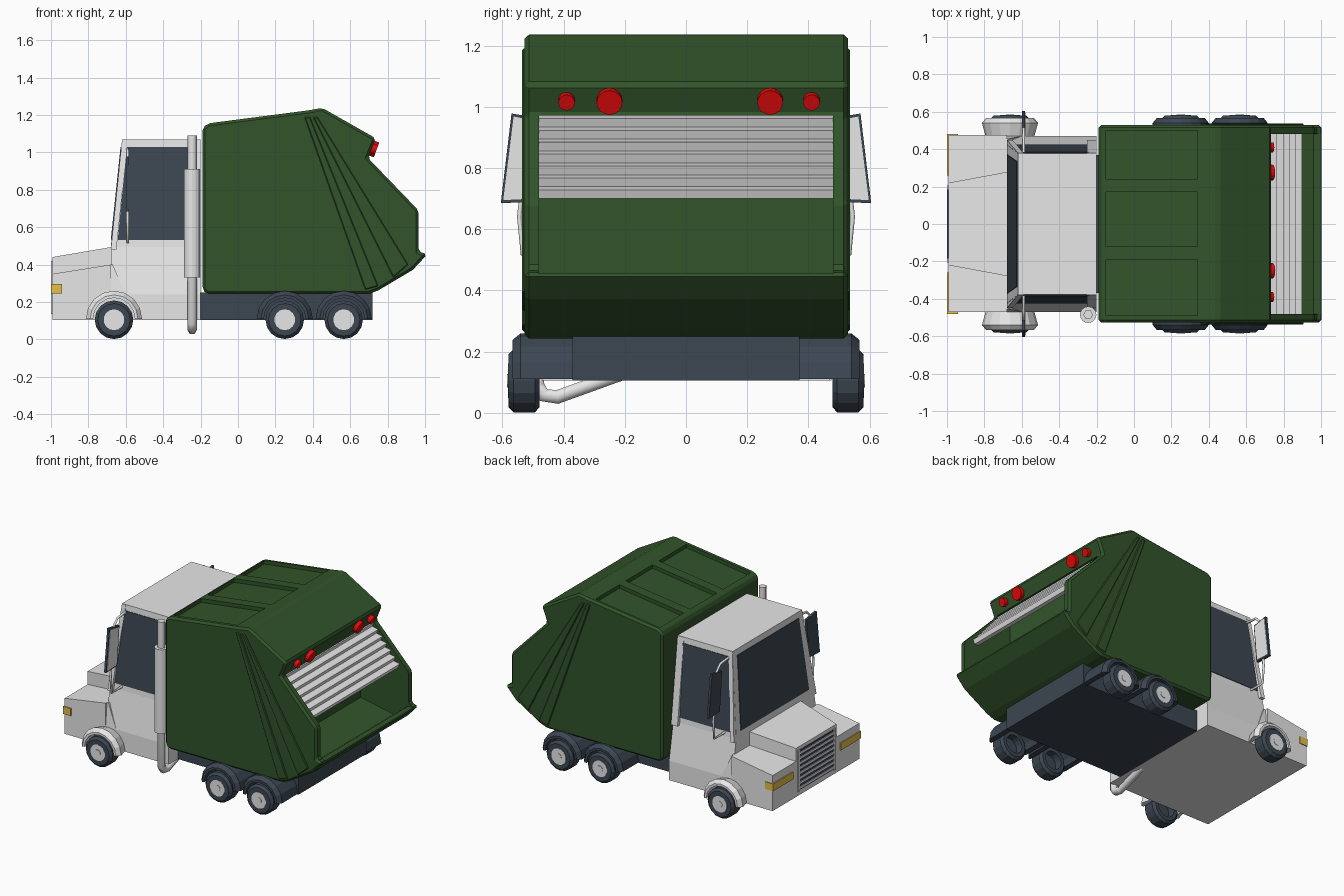
import bpy, bmesh, math
from mathutils import Vector, Matrix

cube = bpy.data.objects.get("Cube")
if cube:
    bpy.data.objects.remove(cube, do_unlink=True)


def material(name, r, g, b):
    m = bpy.data.materials.new(name)
    m.use_nodes = True
    m.diffuse_color = (r, g, b, 1)
    m.node_tree.nodes["Principled BSDF"].inputs["Base Color"].default_value = (r, g, b, 1)
    return m


GREEN = material("dark green", .031, .088, .023)
WHITE = material("light grey", .8, .8, .8)
SLATE = material("dark slate", .045, .062, .085)
RED = material("red", .8, .003, .003)
YELLOW = material("amber", .8, .52, .07)


def finish(name, bm, mat, bevel=0):
    bmesh.ops.recalc_face_normals(bm, faces=bm.faces)
    me = bpy.data.meshes.new(name)
    bm.to_mesh(me)
    bm.free()
    me.materials.append(mat)
    ob = bpy.data.objects.new(name, me)
    bpy.context.scene.collection.objects.link(ob)
    if bevel:
        mod = ob.modifiers.new("Bevel", "BEVEL")
        mod.width, mod.segments = bevel, 1
    return ob


def loft(name, a, b, mat, bevel=0):
    """Solid between two matching outlines."""
    bm = bmesh.new()
    va, vb = [bm.verts.new(p) for p in a], [bm.verts.new(p) for p in b]
    bm.faces.new(va)
    bm.faces.new(vb)
    for i in range(len(a)):
        j = (i + 1) % len(a)
        bm.faces.new((va[i], va[j], vb[j], vb[i]))
    return finish(name, bm, mat, bevel)


def prism(name, pts, y0, y1, mat, bevel=0):
    return loft(name, [(x, y0, z) for x, z in pts], [(x, y1, z) for x, z in pts], mat, bevel)


def box(name, x0, x1, y0, y1, z0, z1, mat):
    return prism(name, [(x0, z0), (x1, z0), (x1, z1), (x0, z1)], y0, y1, mat)


def rod(name, centre, axis, radius, depth, mat, sides=16, bevel=0):
    bm = bmesh.new()
    turn = Vector((0, 0, 1)).rotation_difference(Vector(axis)).to_matrix().to_4x4()
    bmesh.ops.create_cone(bm, cap_ends=True, segments=sides, radius1=radius, radius2=radius,
                          depth=depth, matrix=Matrix.Translation(centre) @ turn)
    ob = finish(name, bm, mat, bevel)
    if bevel:
        ob.modifiers["Bevel"].angle_limit = math.radians(50)
    return ob


def tube(name, pts, radius, mat):
    cu = bpy.data.curves.new(name, "CURVE")
    cu.dimensions, cu.bevel_depth, cu.bevel_resolution = "3D", radius, 1
    cu.use_fill_caps = True
    sp = cu.splines.new("POLY")
    sp.points.add(len(pts) - 1)
    for p, q in zip(sp.points, pts):
        p.co = (*q, 1)
    cu.materials.append(mat)
    ob = bpy.data.objects.new(name, cu)
    bpy.context.scene.collection.objects.link(ob)


def arch_outline(x, z, inner, outer, y, n=8):
    return [(x + r * math.cos(math.pi * k / n), y, z + r * math.sin(math.pi * k / n))
            for r, ks in ((outer, range(n + 1)), (inner, range(n, -1, -1))) for k in ks]


def pane(name, quad, u0, u1, v0, v1, mat, t=.004):
    """Thin plate on a quad given as bottom-left, bottom-right, top-right, top-left."""
    a, b, c, d = map(Vector, quad)
    n = (b - a).cross(d - a).normalized() * t
    pts = [a.lerp(b, u).lerp(d.lerp(c, u), v) for u, v in ((u0, v0), (u1, v0), (u1, v1), (u0, v1))]
    loft(name, [p - n for p in pts], [p + n for p in pts], mat)


def cut(ob, cutters):
    bpy.context.view_layer.objects.active = ob
    for c in cutters:
        c.hide_render = True
        mod = ob.modifiers.new("Cut", "BOOLEAN")
        mod.operation, mod.object, mod.solver = "DIFFERENCE", c, "EXACT"
    for mod in list(ob.modifiers):
        bpy.ops.object.modifier_apply(modifier=mod.name)
    for c in cutters:
        bpy.data.objects.remove(c, do_unlink=True)


# Refuse body with sunken roof panels and rear loading opening
body = prism("refuse_body", [(-.19, .27), (-.19, 1.13), (-.16, 1.155), (.38, 1.225), (.45, 1.238),
                             (.737, 1.075), (.695, .97), (.965, .69), (.965, .47), (1.012, .455),
                             (.935, .372), (.75, .262), (.7, .243), (-.17, .243)],
             -.527, .529, GREEN, .014)
roof = [(-.15, 1.13), (.34, 1.195), (.34, 1.4), (-.15, 1.4)]
cutters = [prism("roof_cutter", roof, a, b, GREEN) for a, b in ((.24, .5), (-.12, .17), (-.49, -.19))]
cutters.append(prism("hopper_cutter", [(.6, .972), (1.2, .972), (1.2, .455), (.96, .455),
                                       (.85, .37), (.6, .42)], -.48, .48, GREEN))
cut(body, cutters)

# Stepped slat shutter
top, low, n = Vector((.655, .972)), Vector((.885, .7)), 7
teeth = []
for k in range(n):
    p, q = top.lerp(low, k / n), top.lerp(low, (k + 1) / n)
    teeth += [tuple(p), (q.x + .012, p.y - .01)]
teeth += [tuple(low), (low.x - .03, low.y), (top.x - .03, top.y)]
prism("rear_shutter", teeth, -.48, .48, WHITE)

# Side ribs fanning from the roof ridge
ribs = {"front_rib": [(.355, 1.19), (.385, 1.19), (.75, .285), (.68, .265)],
        "rear_rib": [(.4, 1.19), (.425, 1.19), (.91, .4), (.83, .33)]}
for s, side in ((1, "left"), (-1, "right")):
    for name, pts in ribs.items():
        prism(f"{side}_{name}", pts, s * .51, s * .536, GREEN, .005)

# Tail lamps
for y, r in ((-.39, .027), (-.25, .042), (.275, .042), (.41, .027)):
    rod("tail_lamp", (.722, y, 1.02), (.93, 0, -.34), r, .04, RED)

# Chassis
box("chassis", -.2, .72, -.37, .37, .105, .25, SLATE)

# Wheels hollow on the inside, and mudguards
for s, side in ((1, "left"), (-1, "right")):
    for x, axle in ((-.663, "front"), (.25, "middle"), (.565, "rear")):
        tag = f"{side}_{axle}"
        tyre = rod(tag + "_tyre", (x, s * .529, .105), (0, 1, 0), .103, .102, SLATE, 16, .016)
        cut(tyre, [rod("well_cutter", (x, s * .49, .105), (0, 1, 0), .062, .08, SLATE)])
        rod(tag + "_hub", (x, s * .577, .105), (0, 1, 0), .056, .01, WHITE, 14)
        rod(tag + "_hub_cap", (x, s * .58, .105), (0, 1, 0), .022, .01, WHITE, 12)
        paint, inner_y, inner_r = (WHITE, .46, .128) if axle == "front" else (SLATE, .36, .15)
        crown = arch_outline(x, .11, .112, .15, s * .54)
        loft(tag + "_mudguard", arch_outline(x, .11, .112, inner_r, s * inner_y), crown, paint)
        loft(tag + "_mudguard_lip", crown, arch_outline(x, .11, .112, .128, s * .567), paint)

# Cab base and nose
box("cab_base", -.69, -.2, -.47, .47, .105, .24, WHITE)
prism("nose", [(-.993, .105), (-.993, .35), (-.68, .4), (-.68, .105)], -.47, .475, WHITE)


def ring(x0, x1, y, z):
    return [(x0, -y, z), (x1, -y, z), (x1, y, z), (x0, y, z)]


sill, belt, eave = ring(-.68, -.2, .47, .24), ring(-.68, -.2, .425, .495), ring(-.62, -.2, .377, 1.068)
loft("cab_doors", sill, belt, WHITE)
loft("cab_upper", belt, eave, WHITE)
loft("cab_shoulder", ring(-.68, -.6, .47, .24), ring(-.68, -.67, .455, .4), WHITE)
loft("bonnet", [(-.993, -.22, .3), (-.993, .22, .3), (-.993, .22, .44), (-.993, -.22, .44)],
     [(-.67, -.28, .3), (-.67, .28, .3), (-.67, .28, .495), (-.67, -.28, .495)], WHITE)

# Windows
pane("windscreen", (belt[3], belt[0], eave[0], eave[3]), .06, .94, .07, .93, SLATE)
pane("right_window", (belt[0], belt[1], eave[1], eave[0]), .07, .9, .065, .93, SLATE)
pane("left_window", (belt[2], belt[3], eave[3], eave[2]), .1, .93, .065, .93, SLATE)

# Grille
box("grille_back", -.996, -.985, -.19, .19, .14, .415, SLATE)
for k in range(8):
    z = .15 + k * .034
    box("grille_slat", -1, -.985, -.19, .19, z, z + .014, WHITE)
for y in (-.195, .195):
    box("grille_post", -1, -.985, y - .01, y + .01, .135, .42, WHITE)

for s, side in ((1, "left"), (-1, "right")):
    # Window pillars standing proud of the glass
    for name, x0, x1, lean in (("front", -.68, -.65, .06), ("rear", -.25, -.2, 0)):
        foot = [(x0, s * .41, .48), (x1, s * .41, .48), (x1, s * .45, .48), (x0, s * .45, .48)]
        head = [(x0 + lean, s * .36, 1.066), (x1 + lean, s * .36, 1.066),
                (x1 + lean, s * .379, 1.066), (x0 + lean, s * .379, 1.066)]
        loft(f"{side}_{name}_pillar", foot, head, WHITE)
    # Headlamps wrapping the corner
    box(side + "_headlamp", -1, -.94, s * .26, s * .48, .245, .295, YELLOW)
    # Mirror, its glass and its bracket
    quad = [(.485, .69), (.605, .685), (.57, .978), (.46, .96)]
    glass = [(.495, .7), (.597, .695), (.563, .968), (.47, .95)]
    loft(side + "_mirror", [(-.598, s * y, z) for y, z in quad],
         [(-.582, s * y, z) for y, z in quad], SLATE)
    loft(side + "_mirror_glass", [(-.583, s * y, z) for y, z in glass],
         [(-.579, s * y, z) for y, z in glass], WHITE)
    tube(side + "_mirror_bracket", [(-.59, s * y, z) for y, z in
         ((.37, 1.02), (.47, 1.01), (.51, .97), (.545, .64), (.535, .52), (.42, .52))], .008, WHITE)

# Exhaust stack
tube("exhaust_pipe", [(-.245, -.485, 1.09), (-.245, -.485, .09), (-.245, -.465, .058),
                      (-.245, -.42, .052), (-.245, -.15, .15)], .026, WHITE)
rod("exhaust_muffler", (-.245, -.485, .62), (0, 0, 1), .044, .58, WHITE, 16)
